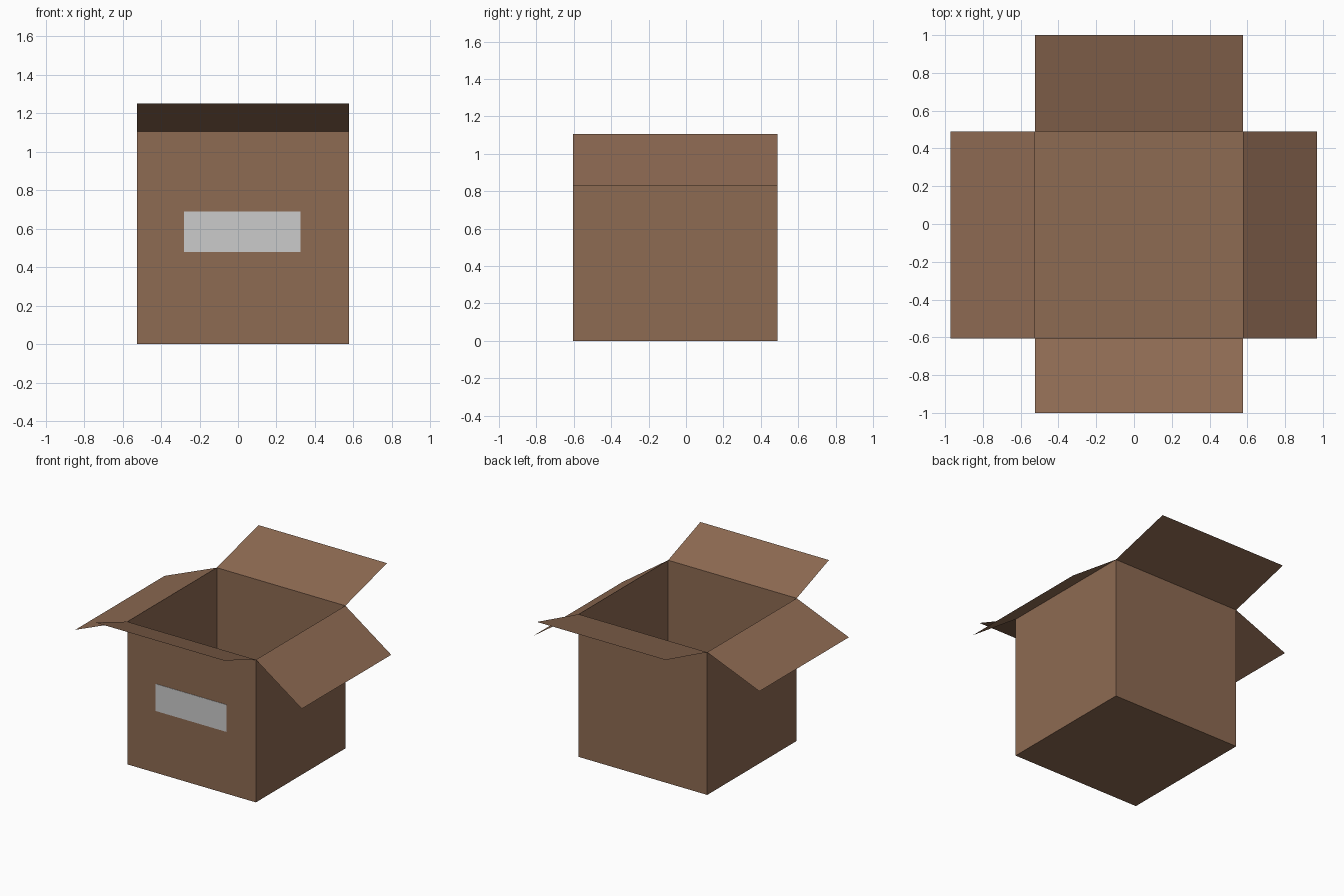
import bpy, bmesh
from mathutils import Vector

if "Cube" in bpy.data.objects:
    bpy.data.objects.remove(bpy.data.objects["Cube"])

X0, X1, Y0, Y1, H = -0.525, 0.577, -0.605, 0.49, 1.105

cardboard = bpy.data.materials.new("cardboard")
cardboard.diffuse_color = (0.27, 0.145, 0.085, 1)
cardboard.use_nodes = True
cardboard.node_tree.nodes["Principled BSDF"].inputs["Base Color"].default_value = cardboard.diffuse_color


def finish(name, bm, mat=None):
    me = bpy.data.meshes.new(name)
    bm.to_mesh(me)
    bm.free()
    ob = bpy.data.objects.new(name, me)
    bpy.context.collection.objects.link(ob)
    if mat:
        me.materials.append(mat)
    return ob


def block(lo, hi):
    bm = bmesh.new()
    bmesh.ops.create_cube(bm, size=1)
    lo, hi = Vector(lo), Vector(hi)
    bmesh.ops.scale(bm, vec=hi - lo, verts=bm.verts)
    bmesh.ops.translate(bm, vec=(lo + hi) / 2, verts=bm.verts)
    return bm


# open box body: thin sheet walls with the lid face removed
bm = block((X0, Y0, 0), (X1, Y1, H))
bm.normal_update()
bmesh.ops.delete(bm, geom=[f for f in bm.faces if f.normal.z > 0.9], context='FACES_ONLY')
finish("box_body", bm, cardboard)


# flaps: a sheet swept from each rim edge along an outward offset
def flap(name, a, b, offset):
    bm = bmesh.new()
    a, b, o = Vector((*a, H)), Vector((*b, H)), Vector(offset)
    bm.faces.new([bm.verts.new(p) for p in (a, b, b + o, a + o)])
    bm.normal_update()
    if bm.faces[:][0].normal.z < 0:
        bmesh.ops.reverse_faces(bm, faces=bm.faces[:])
    finish(name, bm, cardboard)


flap("left_flap", (X0, Y0), (X0, Y1), (-0.972 - X0, 0, 0.922 - H))
flap("right_flap", (X1, Y0), (X1, Y1), (0.97 - X1, 0, 0.83 - H))
flap("front_flap", (X0, Y0), (X1, Y0), (0, -1 - Y0, 1.25 - H))
flap("back_flap", (X0, Y1), (X1, Y1), (0, 1 - Y1, 1.24 - H))

# blank label stuck to the front
finish("front_label", block((-0.28, Y0 - 0.003, 0.48), (0.326, Y0 - 0.0005, 0.69)))
